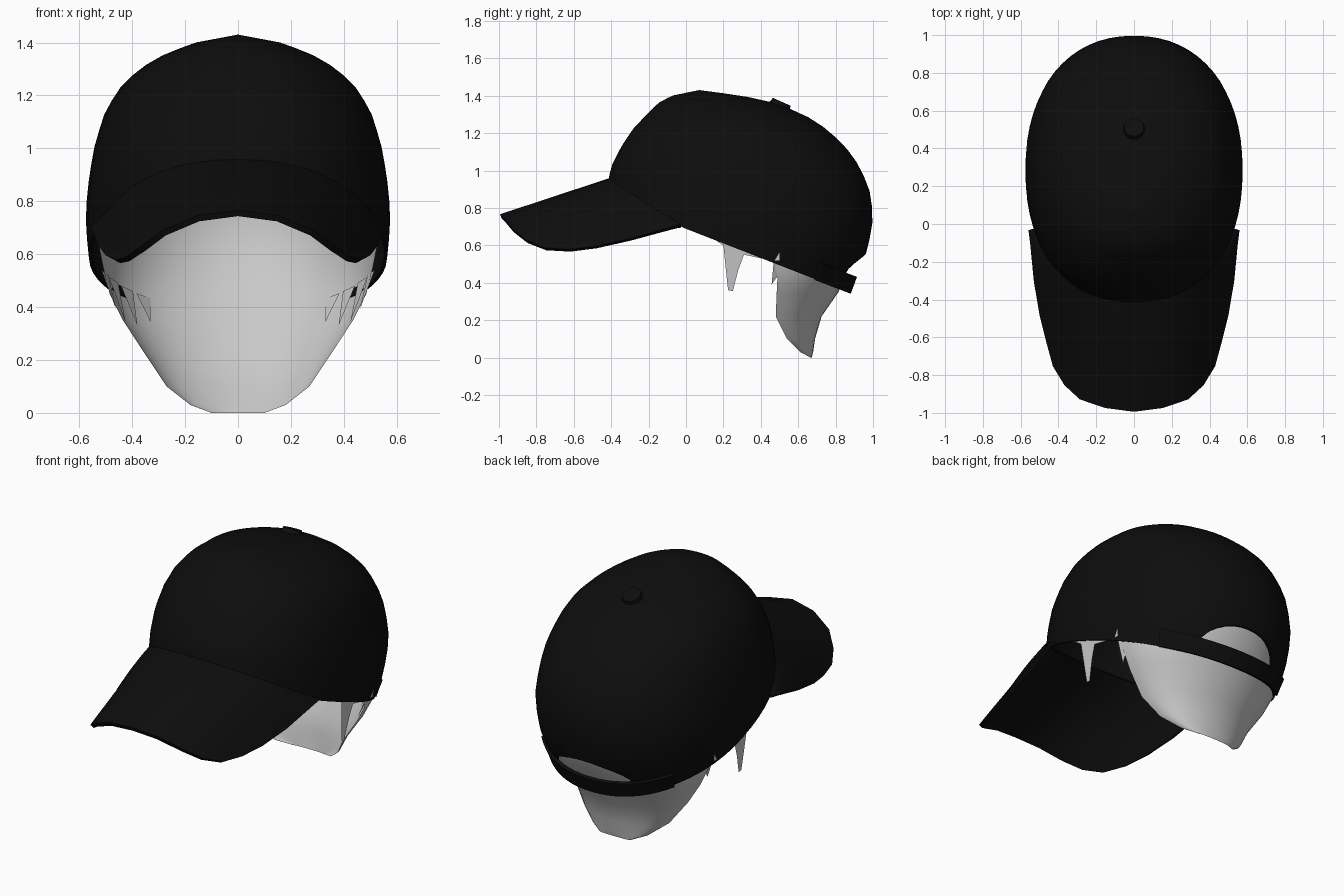
import bpy, bmesh, math
from mathutils import Vector

if "Cube" in bpy.data.objects:
    bpy.data.objects.remove(bpy.data.objects["Cube"], do_unlink=True)


def material(name, value):
    m = bpy.data.materials.new(name)
    m.use_nodes = True
    m.diffuse_color = (value, value, value, 1)
    m.node_tree.nodes["Principled BSDF"].inputs["Base Color"].default_value = m.diffuse_color
    return m


BLACK = material("black cloth", 0.004)
GREY = material("light grey hair", 0.58)


def activate(ob):
    bpy.ops.object.select_all(action="DESELECT")
    ob.select_set(True)
    bpy.context.view_layer.objects.active = ob


def finish(name, bm, mat, thickness=0, offset=-1, cutter=None, angle=40):
    bmesh.ops.remove_doubles(bm, verts=bm.verts, dist=0.0005)
    bmesh.ops.recalc_face_normals(bm, faces=bm.faces)
    mesh = bpy.data.meshes.new(name)
    bm.to_mesh(mesh)
    bm.free()
    ob = bpy.data.objects.new(name, mesh)
    bpy.context.collection.objects.link(ob)
    mesh.materials.append(mat)
    activate(ob)
    if thickness:
        mod = ob.modifiers.new("thickness", "SOLIDIFY")
        mod.thickness, mod.offset = thickness, offset
        bpy.ops.object.modifier_apply(modifier=mod.name)
    if cutter:
        mod = ob.modifiers.new("opening", "BOOLEAN")
        mod.object, mod.operation, mod.solver = cutter, "DIFFERENCE", "EXACT"
        bpy.ops.object.modifier_apply(modifier=mod.name)
        bpy.data.objects.remove(cutter, do_unlink=True)
        activate(ob)
    bpy.ops.object.shade_smooth_by_angle(angle=math.radians(angle))
    return ob


def sheet(rows):
    bm = bmesh.new()
    grid = [[bm.verts.new(p) for p in row] for row in rows]
    for a, b in zip(grid, grid[1:]):
        for i in range(len(a) - 1):
            bm.faces.new((a[i], a[i + 1], b[i + 1], b[i]))
    return bm


# Crown sections: height, front y, back y, half width
SECTIONS = [(.3, -.42, .85, .5), (.45, -.43, .905, .54), (.55, -.43, .965, .56),
            (.7, -.43, .995, .575), (.77, -.43, 1, .575), (.9, -.425, .98, .562),
            (1.02, -.4, .93, .54), (1.13, -.345, .85, .505), (1.22, -.285, .755, .455),
            (1.3, -.21, .63, .375), (1.36, -.15, .48, .27), (1.4, -.075, .3, .16),
            (1.43, .07, .07, 0)]
TOP = SECTIONS[-1][0]


def crown_point(angle, z, scale=1):
    for lo, hi in zip(SECTIONS, SECTIONS[1:]):
        if z <= hi[0]:
            break
    t = max(0, min(1, (z - lo[0]) / (hi[0] - lo[0])))
    front, back, width = [p + (q - p) * t for p, q in zip(lo[1:], hi[1:])]
    c, s = math.cos(angle), math.sin(angle)
    rounded = lambda v: math.copysign(abs(v) ** 0.91, v)
    return Vector((width * scale * rounded(c),
                   (front + back) / 2 + (back - front) / 2 * scale * rounded(s), z))


def rim_height(angle):
    z = 0.6
    for _ in range(25):
        y = crown_point(angle, z).y
        z = max(.95 - .641 * (y + .42), .70 - .39 * (y + .03))
    return z


# Crown with the half-moon opening at the back
columns = []
for i in range(65):
    a = math.tau * i / 64
    z0 = rim_height(a)
    columns.append([crown_point(a, z0 + (TOP - z0) * math.sin(j / 18 * math.pi / 2))
                    for j in range(19)])
bpy.ops.mesh.primitive_cylinder_add(vertices=32, radius=1, depth=1, location=(0, .95, .43),
                                    rotation=(math.pi / 2, 0, 0))
opening = bpy.context.object
opening.name = "opening_cutter"
opening.scale = (.25, .125, .5)
opening.hide_render = True
bpy.context.view_layer.update()
finish("crown", sheet(columns), BLACK, .012, -1, opening)

# Strap across the opening
strap = []
for i in range(21):
    a = math.radians(42 + 96 * i / 20)
    z0 = rim_height(a)
    strap.append([crown_point(a, z0 + h, 1.008) for h in (-.005, .04, .085)])
finish("back_strap", sheet(strap), BLACK, .02, 0)

# Brim: lofted from the crown rim to the outer edge, mirrored about x
EDGE = [(0, -.99, .755), (.15, -.97, .735), (.28, -.925, .68), (.36, -.85, .62),
        (.42, -.75, .58), (.455, -.62, .572), (.49, -.48, .59), (.52, -.3, .63),
        (.54, -.1, .685), (.55, -.03, .705)]
half = []
for i, edge in enumerate(EDGE):
    u = i / (len(EDGE) - 1)
    a = math.radians(-90 + 66 * u)
    inner = crown_point(a, rim_height(a), .99)
    line = []
    for j in range(7):
        p = inner.lerp(Vector(edge), j / 6)
        p.z += .02 * math.sin(math.pi * j / 6) * math.sin(math.pi * u)
        line.append(p)
    half.append(line)
mirrored = [[Vector((-p.x, p.y, p.z)) for p in line] for line in half[:0:-1]]
finish("brim", sheet(mirrored + half), BLACK, .024, 0)

# Top button
bm = bmesh.new()
bmesh.ops.create_cone(bm, cap_ends=True, segments=24, radius1=.06, radius2=.052, depth=.034)
button = finish("top_button", bm, BLACK)
button.location = (0, .505, 1.352)
button.rotation_euler.x = math.radians(-24)

# Back hair: curved sheet, rows of height, half width, side y, back y
HAIR = [(0, .1, .665, .672), (.03, .18, .61, .68), (.1, .27, .54, .69), (.22, .35, .48, .725),
        (.35, .435, .485, .815), (.45, .485, .49, .855), (.55, .51, .45, .915),
        (.7, .54, .3, .95), (.85, .54, .28, .95), (1, .51, .28, .885)]
rows = []
for z, w, side, back in HAIR:
    angles = [math.pi * (i / 24 - .5) for i in range(25)]
    rows.append([(w * math.sin(a), side + (back - side) * math.cos(a), z) for a in angles])
finish("back_hair", sheet(rows), GREY, angle=60)

# Sideburns and loose strands on both sides
SIDEBURN = [(.06, .69), (.2, .6), (.21, .5), (.225, .36), (.25, .355), (.28, .47),
            (.31, .55), (.45, .52), (.5, .52), (.5, .62), (.3, .69)]
for side, label in ((1, "left"), (-1, "right")):
    bm = bmesh.new()
    bm.faces.new([bm.verts.new((side * (.52 + .08 * (z - .36)), y, z)) for y, z in SIDEBURN])
    bmesh.ops.triangulate(bm, faces=bm.faces)
    finish(label + "_sideburn", bm, GREY)

    bm = bmesh.new()
    for degrees, length in ((20, .1), (28, .12), (38, .1), (48, .06)):
        a = math.radians(degrees)
        z0 = rim_height(a)
        points = [crown_point(a - .07, z0 + .05, .96), crown_point(a, z0 - length, .93),
                  crown_point(a + .07, z0 + .03, .96)]
        bm.faces.new([bm.verts.new((side * p.x, p.y, p.z)) for p in points])
    finish(label + "_hair_strands", bm, GREY)
